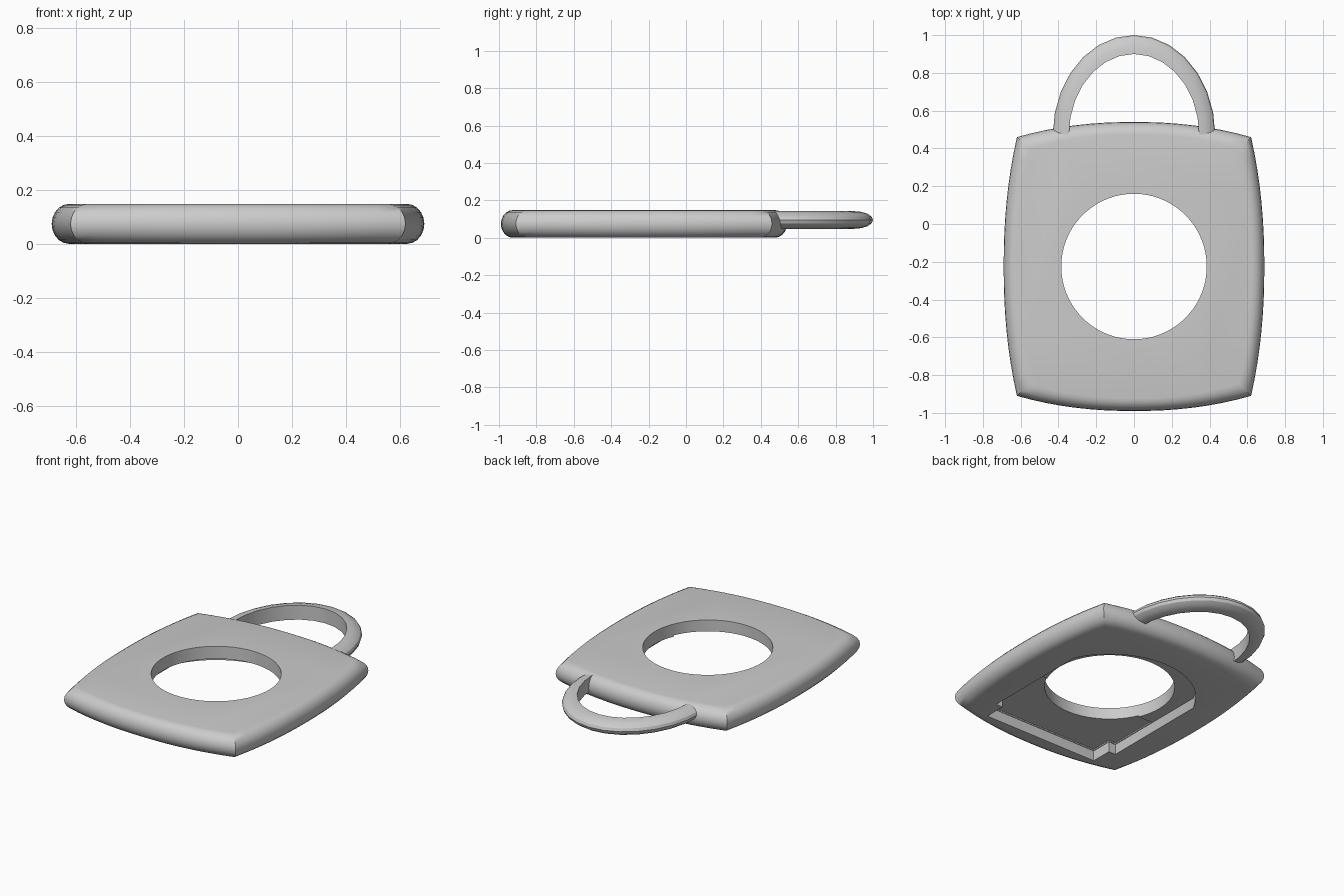
import bpy, bmesh
from math import sin, cos, pi, acos

cube = bpy.data.objects.get("Cube")
if cube:
    bpy.data.objects.remove(cube, do_unlink=True)

GREY = (0.6, 0.6, 0.6, 1)
grey = bpy.data.materials.new("plain grey")
grey.use_nodes = True
grey.diffuse_color = GREY
grey.node_tree.nodes["Principled BSDF"].inputs["Base Color"].default_value = GREY

MID_Y = -0.225  # centre of the body, and of its round hole


def loft(name, rings, closed_path=False):
    """Skin a list of equal closed rings and cap both ends."""
    bm = bmesh.new()
    loops = [[bm.verts.new(p) for p in ring] for ring in rings]
    for a, b in zip(loops, loops[1:]):
        n = len(a)
        for i in range(n):
            j = (i + 1) % n
            bm.faces.new((a[i], a[j], b[j], b[i]))
    bm.faces.new(loops[0][::-1])
    bm.faces.new(loops[-1])
    bmesh.ops.recalc_face_normals(bm, faces=bm.faces)
    mesh = bpy.data.meshes.new(name)
    bm.to_mesh(mesh)
    bm.free()
    mesh.materials.append(grey)
    obj = bpy.data.objects.new(name, mesh)
    bpy.context.collection.objects.link(obj)
    return obj


def prism(name, outline, z0, z1):
    return loft(name, [[(x, y, z) for x, y in outline] for z in (z0, z1)])


def activate(obj):
    bpy.ops.object.select_all(action='DESELECT')
    obj.select_set(True)
    bpy.context.view_layer.objects.active = obj


def cut(obj, cutter):
    mod = obj.modifiers.new("cut", 'BOOLEAN')
    mod.operation = 'DIFFERENCE'
    mod.solver = 'EXACT'
    mod.object = cutter
    cutter.hide_render = True
    activate(obj)
    bpy.ops.object.modifier_apply(modifier=mod.name)
    bpy.data.objects.remove(cutter, do_unlink=True)


def barrel(inset, z, steps=16):
    """Rectangle with four bowed sides."""
    w, h = 0.62 - inset, 0.685 - inset
    pts = []
    for side in range(4):
        for i in range(steps):
            t = 2 * i / steps - 1
            bow = 1 - abs(t) ** 2.2
            x, y = [(w + 0.07 * bow, t * h), (-t * w, h + 0.08 * bow),
                    (-w - 0.07 * bow, -t * h), (t * w, -h - 0.08 * bow)][side]
            pts.append((x, y + MID_Y, z))
    return pts


def circle(r, n=72):
    return [(r * cos(2 * pi * i / n), MID_Y + r * sin(2 * pi * i / n)) for i in range(n)]


# Body with rounded rim
angles = [pi * (i / 10 - 0.5) for i in range(11)]
body = loft("body", [barrel(0.065 * (1 - cos(a)), 0.074 + 0.074 * sin(a)) for a in angles])

# Recess in the underside: narrow foot, wide middle, round head
start = acos(0.46 / 0.51)
arc = [start + (pi - 2 * start) * i / 28 for i in range(29)]
foot = [(-0.46, -0.72), (-0.41, -0.72), (-0.41, -0.86),
        (0.41, -0.86), (0.41, -0.72), (0.46, -0.72)]
head = [(0.51 * cos(a), MID_Y + 0.51 * sin(a)) for a in arc]
cut(body, prism("recess_cutter", foot + head, -0.1, 0.066))

# Slightly deeper floor below the hole's middle
deep = [(x * 0.99, y + 0.004) for x, y in foot] + [(0.455, -0.38), (-0.455, -0.38)]
cut(body, prism("deep_recess_cutter", deep, 0.03, 0.074))

# Round hole
cut(body, prism("hole_cutter", circle(0.385), -0.2, 0.3))

# Handle: half-round section swept along half an ellipse
section = [pi * (i / 8 - 0.5) for i in range(9)]
path = []
for i in range(15):
    a = pi * i / 14
    ring = []
    for t in section:
        f = cos(t)
        ring.append(((0.345 + 0.085 * f) * cos(a),
                     0.47 + (0.43 + 0.10 * f) * sin(a),
                     0.095 + 0.047 * sin(t)))
    path.append(ring)
handle = loft("handle", path)

for obj in (body, handle):
    activate(obj)
    bpy.ops.object.shade_smooth_by_angle(angle=0.5)
